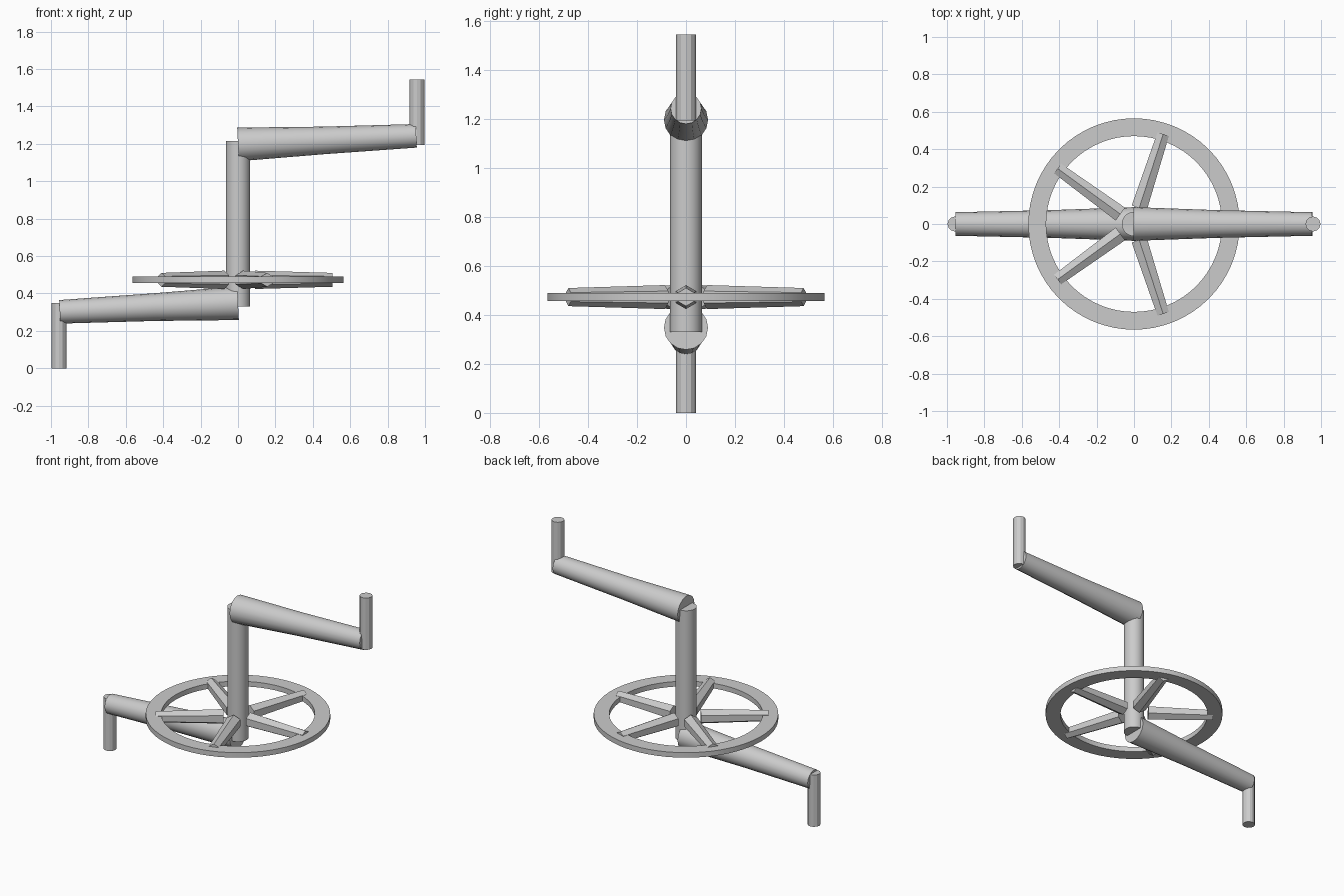
import bpy, bmesh, math
from mathutils import Vector, Matrix

if "Cube" in bpy.data.objects:
    bpy.data.objects.remove(bpy.data.objects["Cube"])

metal = bpy.data.materials.new("grey metal")
metal.use_nodes = True
colour = (0.6, 0.6, 0.6, 1)
metal.diffuse_color = colour
metal.node_tree.nodes["Principled BSDF"].inputs["Base Color"].default_value = colour

HEIGHT = 1.545
RING_Z = 0.473


def finish(name, bm, smooth):
    bmesh.ops.recalc_face_normals(bm, faces=bm.faces)
    mesh = bpy.data.meshes.new(name)
    bm.to_mesh(mesh)
    bm.free()
    mesh.materials.append(metal)
    obj = bpy.data.objects.new(name, mesh)
    bpy.context.collection.objects.link(obj)
    if smooth:
        bpy.ops.object.select_all(action='DESELECT')
        obj.select_set(True)
        bpy.context.view_layer.objects.active = obj
        bpy.ops.object.shade_smooth_by_angle(angle=math.radians(35))
    return obj


def rod(name, stations, sides, smooth=False, flip=False, turn=0):
    """Round bar through (point, radius) stations, with flat end caps."""
    bm = bmesh.new()
    start, end = Vector(stations[0][0]), Vector(stations[-1][0])
    axis = (end - start).normalized()
    side = axis.cross(Vector((0, 1, 0)) if abs(axis.z) > 0.9 else Vector((0, 0, 1))).normalized()
    up = side.cross(axis)
    rings = []
    for point, radius in stations:
        ring = []
        for i in range(sides):
            a = math.tau * i / sides
            ring.append(bm.verts.new(Vector(point) + radius * (math.sin(a) * side + math.cos(a) * up)))
        rings.append(ring)
    for lower, upper in zip(rings, rings[1:]):
        for i in range(sides):
            j = (i + 1) % sides
            bm.faces.new((lower[i], lower[j], upper[j], upper[i]))
    bm.faces.new(rings[0])
    bm.faces.new(rings[-1])
    if flip:  # half turn about the middle of the crank
        middle = Vector((0, 0, HEIGHT / 2))
        bmesh.ops.rotate(bm, verts=bm.verts, cent=middle, matrix=Matrix.Rotation(math.pi, 3, 'Y'))
    bmesh.ops.rotate(bm, verts=bm.verts, cent=(0, 0, 0), matrix=Matrix.Rotation(turn, 3, 'Z'))
    return finish(name, bm, smooth)


# Central axle
rod("axle", [((0, 0, 0.33), 0.065), ((0, 0, 1.215), 0.065)], 32, smooth=True)

# Tapered crank arms and pedal pins, the lower pair turned over
for prefix, flip in (("upper", False), ("lower", True)):
    rod(prefix + "_crank_arm",
        [((0, 0, 1.197), 0.09), ((0.45, 0, 1.218), 0.074), ((0.953, 0, 1.243), 0.063)],
        16, smooth=True, flip=flip)
    rod(prefix + "_pedal_pin", [((0.957, 0, 1.195), 0.04), ((0.957, 0, HEIGHT), 0.04)], 12, flip=flip)

# Five hexagonal spokes
for n in range(5):
    rod(f"spoke_{n + 1}", [((0.09, 0, RING_Z), 0.049), ((0.505, 0, RING_Z), 0.037)],
        6, turn=math.tau * n / 5)

# Flat chain ring: a rectangular profile swept around the axle
bm = bmesh.new()
corners = [bm.verts.new((r, 0, RING_Z + h))
           for r, h in ((0.47, -0.017), (0.565, -0.017), (0.565, 0.017), (0.47, 0.017))]
edges = [bm.edges.new((corners[i], corners[(i + 1) % 4])) for i in range(4)]
bmesh.ops.spin(bm, geom=corners + edges, cent=(0, 0, 0), axis=(0, 0, 1),
               angle=math.tau, steps=64, use_merge=True)
bmesh.ops.remove_doubles(bm, verts=bm.verts, dist=0.0001)
finish("chain_ring", bm, True)
